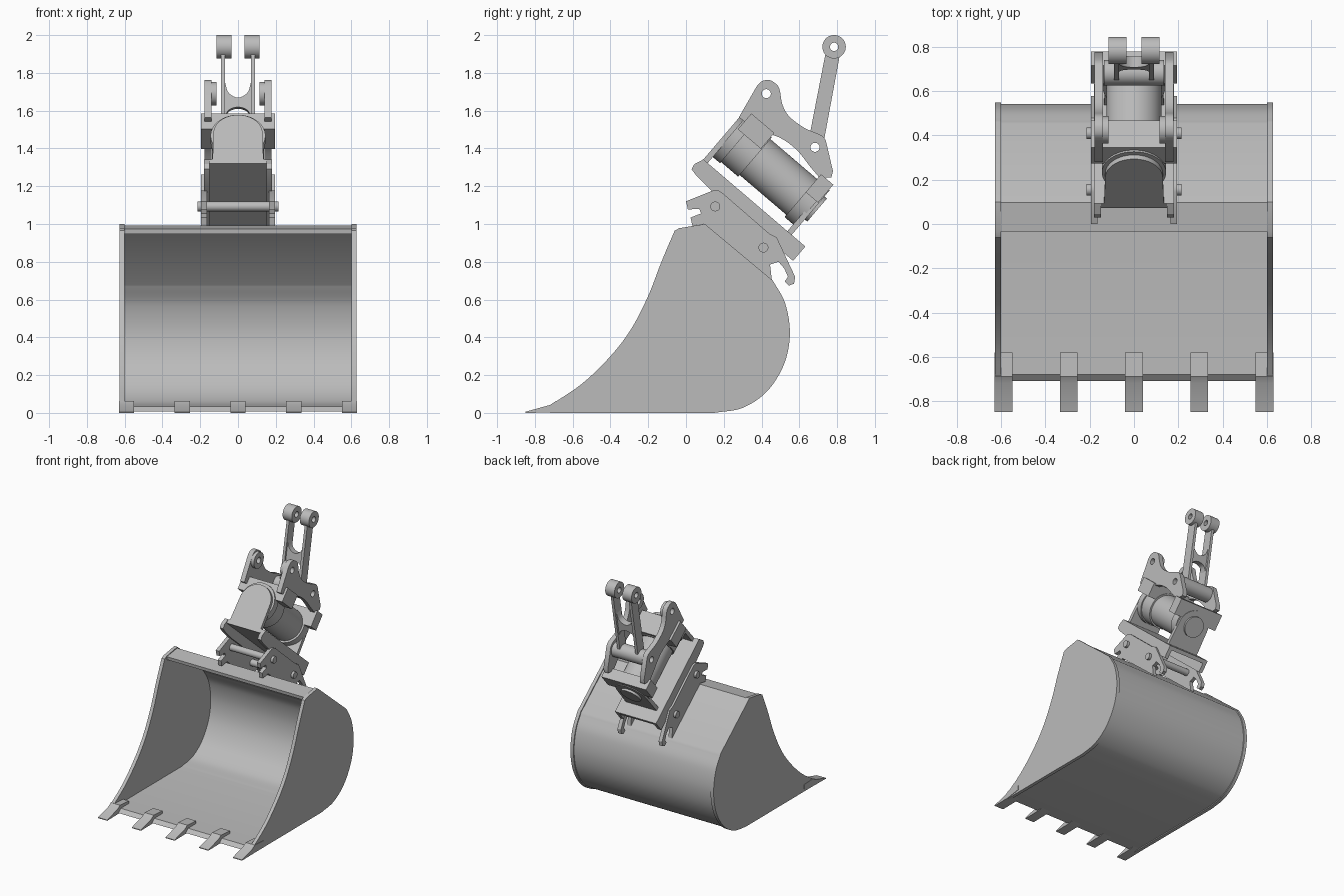
import bpy, bmesh, math
from mathutils import Matrix, Vector

if "Cube" in bpy.data.objects:
    bpy.data.objects.remove(bpy.data.objects["Cube"], do_unlink=True)

grey = bpy.data.materials.new("steel_grey")
grey.use_nodes = True
grey.diffuse_color = (0.5, 0.5, 0.5, 1)
grey.node_tree.nodes["Principled BSDF"].inputs["Base Color"].default_value = (0.5, 0.5, 0.5, 1)

X = Vector((1, 0, 0))
ANGLE = math.radians(40.5)
ALONG = Vector((0, math.cos(ANGLE), -math.sin(ANGLE)))   # tilted coupler axis
UP = Vector((0, math.sin(ANGLE), math.cos(ANGLE)))       # its normal
BASE = Vector((0, 0.092, 1.342))
SIDES = ((-1, "right"), (1, "left"))


def frame(a, b, origin=Vector()):
    """Matrix whose local x, y axes are a, b."""
    m = Matrix((a, b, a.cross(b))).transposed().to_4x4()
    m.translation = origin
    return m


SIDE = frame(Vector((0, 1, 0)), Vector((0, 0, 1)))       # outline in y, z; depth in x
END = frame(X, UP, BASE)                                 # outline across; depth along -ALONG


def circle(c, r, n=40):
    return [(c[0] + r * math.cos(math.tau * i / n), c[1] + r * math.sin(math.tau * i / n)) for i in range(n)]


def tilt(*pts):
    """Coupler (along, up) positions to (y, z)."""
    return [tuple(BASE + ALONG * u + UP * v)[1:] for u, v in pts]


def spline(pts, n=8):
    """Smooth path through points."""
    p = [Vector(q) for q in pts]
    p = [2 * p[0] - p[1]] + p + [2 * p[-1] - p[-2]]
    out = []
    for a, b, c, d in zip(p, p[1:], p[2:], p[3:]):
        for i in range(n):
            t = i / n
            out.append(tuple(0.5 * (2 * b + (c - a) * t + (2 * a - 5 * b + 4 * c - d) * t * t
                                    + (3 * b - a - 3 * c + d) * t ** 3)))
    return out + [tuple(p[-2])]


def offset(pts, dist):
    """Path moved to its left by dist, with mitred corners."""
    p = [Vector(q) for q in pts]
    out = []
    for i, q in enumerate(p):
        s = (q - p[i - 1]).normalized() if i else (p[1] - q).normalized()
        e = (p[i + 1] - q).normalized() if i < len(p) - 1 else s
        n = Vector((-s.y - e.y, s.x + e.x)).normalized()
        out.append(tuple(q + n * dist / max(0.4, n.dot(Vector((-s.y, s.x))))))
    return out


def prism(name, outline, lo, hi, holes=(), mat=SIDE):
    """Outline with holes, extruded from lo to hi along the frame's third axis."""
    cu = bpy.data.curves.new(name, 'CURVE')
    cu.dimensions, cu.fill_mode, cu.extrude = '2D', 'BOTH', abs(hi - lo) / 2
    for loop in [outline, *holes]:
        sp = cu.splines.new('POLY')
        sp.points.add(len(loop) - 1)
        for pt, co in zip(sp.points, loop):
            pt.co = (co[0], co[1], 0, 1)
        sp.use_cyclic_u = True
    tmp = bpy.data.objects.new(name + "_outline", cu)
    bpy.context.collection.objects.link(tmp)
    deps = bpy.context.evaluated_depsgraph_get()
    me = bpy.data.meshes.new_from_object(tmp.evaluated_get(deps))
    bpy.data.objects.remove(tmp, do_unlink=True)
    bpy.data.curves.remove(cu)
    bm = bmesh.new()
    bm.from_mesh(me)
    bmesh.ops.remove_doubles(bm, verts=bm.verts, dist=1e-5)
    bm.transform(mat @ Matrix.Translation((0, 0, (lo + hi) / 2)))
    bmesh.ops.recalc_face_normals(bm, faces=bm.faces)
    for f in bm.faces:
        f.smooth = True
    for e in bm.edges:
        e.smooth = e.is_manifold and e.calc_face_angle(0) < math.radians(32)
    bm.to_mesh(me)
    bm.free()
    me.name = name
    me.materials.clear()
    me.materials.append(grey)
    ob = bpy.data.objects.new(name, me)
    bpy.context.collection.objects.link(ob)
    return ob


def pair(name, outline, inner, outer, holes=()):
    """Mirrored left and right plates."""
    for s, label in SIDES:
        prism(f"{name}_{label}", outline, s * inner, s * outer, holes)


def barrel(name, r, u0, u1):
    prism(name, circle((0, 0.187), r, 56), -u1, -u0, mat=END)


# Bucket: side plates, wrapped shell and teeth
back = spline([(0.15, 0), (0.30, 0.027), (0.43, 0.115), (0.52, 0.26),
               (0.55, 0.42), (0.525, 0.58), (0.46, 0.70)])
mouth = spline([(-0.06, 0.965), (-0.13, 0.80), (-0.20, 0.62), (-0.29, 0.445),
                (-0.40, 0.30), (-0.55, 0.155), (-0.72, 0.04)])
pair("bucket_side", [(-0.72, 0)] + back + [(0.10, 1.0), (-0.035, 0.978)] + mouth, 0.60, 0.627)
wrap = [(-0.71, 0)] + back + [(0.10, 1.0), (-0.035, 0.982)]
inner = offset(wrap, 0.034)
inner[0] = (-0.68, inner[0][1])
prism("bucket_shell", offset(wrap, 0.008) + inner[::-1], -0.605, 0.605)
for i in range(5):
    x = -0.59 + 0.295 * i
    prism(f"tooth_{i + 1}", [(-0.85, 0), (-0.85, 0.006), (-0.72, 0.042), (-0.69, 0.062),
                             (-0.58, 0.055), (-0.58, 0.02), (-0.70, 0.002)], x - 0.04, x + 0.04)

# Quick coupler: hooked plates and cross pins
hook = [(0, 1.12), (0.145, 1.178), (0.17, 1.178), (0.19, 1.167), (0.44, 0.95), (0.48, 0.93), (0.545, 0.79),
        (0.578, 0.72), (0.572, 0.684), (0.545, 0.674), (0.522, 0.695), (0.54, 0.72), (0.52, 0.765), (0.49, 0.80),
        (0.445, 0.785), (0.455, 0.70), (0.10, 1.0), (0.034, 0.99), (0.024, 1.034), (0.08, 1.056),
        (0.07, 1.08), (0.01, 1.077)]
pair("coupler_plate", hook, 0.165, 0.195)
for label, c in (("front", (0.155, 1.093)), ("rear", (0.41, 0.875))):
    prism(f"{label}_coupler_pin", circle(c, 0.026), -0.215, 0.215)

# Cradle: base plate, skirts and arched ends
prism("cradle_plate", tilt((0, 0), (0.71, 0), (0.71, -0.03), (0, -0.03)), -0.18, 0.18)
pair("cradle_skirt", tilt((0, 0), (0.71, 0), (0.71, -0.10), (0.15, -0.10), (0.03, -0.09), (-0.014, -0.08),
                          (-0.02, -0.05)), 0.15, 0.18)
arch = [(-0.135, -0.01), (0.135, -0.01)] + [
    (0.13 * math.cos(math.pi * i / 24), 0.18 + 0.13 * math.sin(math.pi * i / 24)) for i in range(25)]
prism("front_arch", arch, -0.03, 0, mat=END)
prism("rear_arch", arch, -0.615, -0.585, mat=END)

# Tilt cylinder with its collar, cap and mounting blocks
barrel("cylinder_barrel", 0.125, 0.03, 0.59)
barrel("cylinder_front_flange", 0.145, 0.025, 0.08)
barrel("cylinder_collar", 0.137, 0.08, 0.20)
barrel("cylinder_rear_collar", 0.14, 0.525, 0.60)
barrel("cylinder_end_cap", 0.08, 0.61, 0.632)
prism("front_mount_block", tilt((0.035, 0.24), (0.195, 0.24), (0.195, 0.35), (0.035, 0.35)), -0.195, 0.195)
prism("rear_mount_block", tilt((0.525, 0.22), (0.61, 0.22), (0.61, 0.345), (0.525, 0.345)), -0.195, 0.195)

# Upper ears with pin bosses
ARM_PIN, LINK_PIN, TOP_PIN = (0.425, 1.69), (0.683, 1.406), (0.784, 1.938)
ear = [(0.28, 1.565)] + spline([(0.375, 1.73), (0.40, 1.755), (0.43, 1.762), (0.458, 1.755), (0.493, 1.72),
                                (0.51, 1.634), (0.546, 1.57), (0.625, 1.51), (0.715, 1.47), (0.74, 1.443)], 4)
ear += [(0.778, 1.28), (0.77, 1.247), (0.705, 1.247)]
ear += spline([(0.66, 1.30), (0.583, 1.395), (0.49, 1.46), (0.38, 1.49)], 5)
holes = [circle(ARM_PIN, 0.024), circle(LINK_PIN, 0.024)]
pair("ear", ear, 0.14, 0.178, holes)
pair("ear_boss", circle(ARM_PIN, 0.062), 0.115, 0.142, holes[:1])

# Link: cross tube, two arms, end eyes and a waisted web
prism("link_tube", circle(LINK_PIN, 0.058), -0.135, 0.135, holes[1:])
axis = Vector((0, TOP_PIN[0] - LINK_PIN[0], TOP_PIN[1] - LINK_PIN[1]))
length = axis.length
axis.normalize()
cross = X.cross(axis)
foot = Vector((0, *LINK_PIN))
arm = [tuple(foot + axis * s + cross * w)[1:] for s, w in
       ((0.04, -0.04), (0.04, 0.04), (length - 0.045, 0.038), (length - 0.045, -0.038))]
pair("link_arm", arm, 0.068, 0.09)
pair("link_eye", circle(TOP_PIN, 0.062), 0.035, 0.115, [circle(TOP_PIN, 0.022)])
top = spline([(-0.07, 0.35), (-0.05, 0.29), (0, 0.263), (0.05, 0.29), (0.07, 0.35)], 5)
low = spline([(0.07, 0.15), (0.05, 0.195), (0, 0.212), (-0.05, 0.195), (-0.07, 0.15)], 5)
prism("link_web", top + low, -0.025, 0.025, mat=frame(X, axis, foot))
